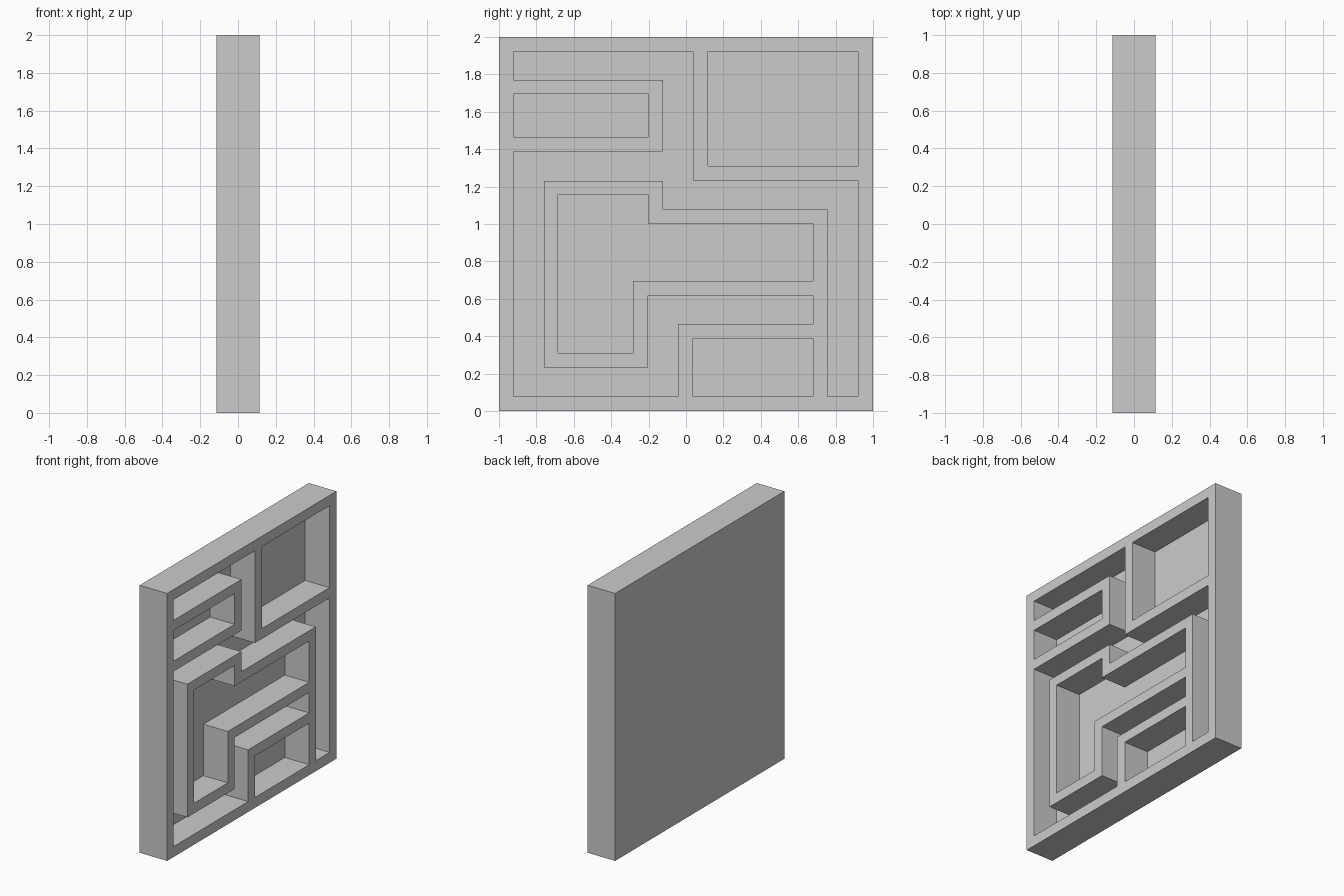
import bpy, bmesh

if "Cube" in bpy.data.objects:
    bpy.data.objects.remove(bpy.data.objects["Cube"])

HALF = 0.114          # half thickness of the panel
FLOOR = -0.088        # x position of the pocket floors


def rect(y0, y1, z0, z1):
    return [(y0, z0), (y1, z0), (y1, z1), (y0, z1)]


def prisms(name, outlines, x0, x1):
    """Extrude (y, z) outlines along x into closed prisms."""
    bm = bmesh.new()
    for pts in outlines:
        face = bm.faces.new([bm.verts.new((x0, y, z)) for y, z in pts])
        out = bmesh.ops.extrude_face_region(bm, geom=[face])
        verts = [g for g in out["geom"] if isinstance(g, bmesh.types.BMVert)]
        bmesh.ops.translate(bm, verts=verts, vec=(x1 - x0, 0, 0))
    bmesh.ops.recalc_face_normals(bm, faces=bm.faces)
    mesh = bpy.data.meshes.new(name)
    bm.to_mesh(mesh)
    bm.free()
    obj = bpy.data.objects.new(name, mesh)
    bpy.context.collection.objects.link(obj)
    return obj


# Stepped inner room
room = [(-.684, .31), (-.283, .31), (-.283, .694), (.679, .694),
        (.679, 1.003), (-.203, 1.003), (-.203, 1.157), (-.684, 1.157)]

# Long winding corridor
corridor = [(-.923, 1.923), (.038, 1.923), (.038, 1.233), (.92, 1.233),
            (.92, .078), (.756, .078), (.756, 1.08), (-.123, 1.08),
            (-.123, 1.23), (-.76, 1.23), (-.76, .234), (-.203, .234),
            (-.203, .618), (.679, .618), (.679, .465), (-.043, .465),
            (-.043, .078), (-.923, .078), (-.923, 1.388), (-.123, 1.388),
            (-.123, 1.77), (-.923, 1.77)]

pockets = [rect(.118, .92, 1.31, 1.923),     # upper right box
           rect(-.923, -.203, 1.465, 1.694),  # upper left box
           rect(.038, .679, .078, .389),     # lower right box
           room, corridor]

# Solid panel with the pockets carved into its right side
panel = prisms("maze_panel", [rect(-1, 1, 0, 2)], -HALF, HALF)
cutter = prisms("pocket_cutter", pockets, FLOOR, HALF + 0.1)
cutter.hide_render = True

mod = panel.modifiers.new("carve_pockets", 'BOOLEAN')
mod.operation = 'DIFFERENCE'
mod.solver = 'EXACT'
mod.object = cutter
bpy.context.view_layer.objects.active = panel
panel.select_set(True)
bpy.ops.object.modifier_apply(modifier=mod.name)
bpy.data.objects.remove(cutter)
